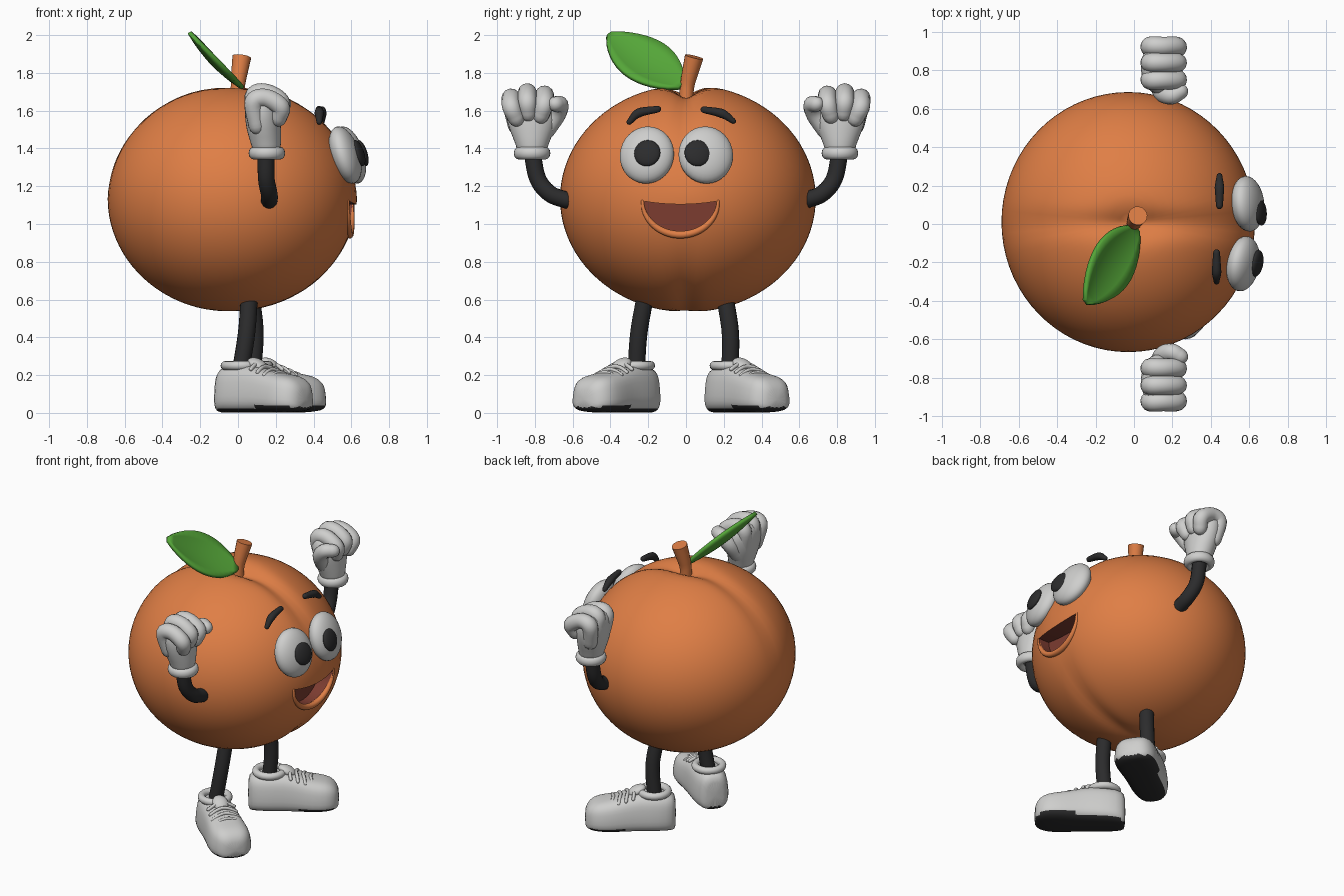
import bpy, bmesh, math
from mathutils import Vector, Matrix

if "Cube" in bpy.data.objects:
    bpy.data.objects.remove(bpy.data.objects["Cube"])

def material(name, rgb):
    m = bpy.data.materials.new(name)
    m.diffuse_color = (*rgb, 1)
    m.use_nodes = True
    m.node_tree.nodes["Principled BSDF"].inputs["Base Color"].default_value = m.diffuse_color
    return m

ORANGE = material("orange_skin", (0.74, 0.21, 0.06))
WHITE = material("off_white", (0.62, 0.62, 0.61))
BLACK = material("soft_black", (0.025, 0.025, 0.026))
RED = material("mouth_red", (0.2, 0.045, 0.03))
GREEN = material("leaf_green", (0.09, 0.38, 0.04))

def finish(name, bm, mats, angle=50, subdiv=0):
    bmesh.ops.recalc_face_normals(bm, faces=bm.faces)
    me = bpy.data.meshes.new(name)
    bm.to_mesh(me)
    bm.free()
    for m in mats:
        me.materials.append(m)
    me.shade_smooth()
    me.set_sharp_from_angle(angle=math.radians(angle))
    ob = bpy.data.objects.new(name, me)
    bpy.context.collection.objects.link(ob)
    if subdiv:
        mod = ob.modifiers.new("Subdivision", 'SUBSURF')
        mod.levels = mod.render_levels = subdiv
    return ob

def loft(rings):
    """Closed skin through equal-sized rings of points."""
    bm = bmesh.new()
    vs = [[bm.verts.new(p) for p in r] for r in rings]
    n = len(vs[0])
    for a, b in zip(vs, vs[1:]):
        for i in range(n):
            bm.faces.new((a[i], a[(i + 1) % n], b[(i + 1) % n], b[i]))
    bm.faces.new(vs[0])
    bm.faces.new(vs[-1][::-1])
    return bm

def tube(name, pts, radii, mat, rounded=True, sides=14, steps=6):
    """Smooth tube through points, with optional round ends."""
    P = [Vector(p) for p in pts]
    P = [2 * P[0] - P[1]] + P + [2 * P[-1] - P[-2]]
    path = []
    for i in range(1, len(P) - 2):
        a, b, c, d = P[i - 1:i + 3]
        for k in range(steps + (i == len(P) - 3)):
            t = k / steps
            p = 0.5 * (2 * b + (c - a) * t + (2 * a - 5 * b + 4 * c - d) * t * t
                       + (3 * b - a - 3 * c + d) * t ** 3)
            f = (i - 1) + t
            j = min(int(f), len(radii) - 2)
            path.append((p, radii[j] + (radii[j + 1] - radii[j]) * (f - j)))
    if rounded:
        def cap(p, q, r):
            d = (p - q).normalized()
            return [(p + d * r * math.sin(t), r * math.cos(t)) for t in (0.5, 0.95, 1.3, 1.5)]
        head = cap(path[0][0], path[1][0], path[0][1])
        path = head[::-1] + path + cap(path[-1][0], path[-2][0], path[-1][1])
    rings, u = [], None
    for i, (p, r) in enumerate(path):
        t = (path[min(i + 1, len(path) - 1)][0] - path[max(i - 1, 0)][0]).normalized()
        u = t.orthogonal() if u is None else u - t * u.dot(t)
        u.normalize()
        v = t.cross(u)
        rings.append([p + r * (u * math.cos(w) + v * math.sin(w))
                      for w in (2 * math.pi * k / sides for k in range(sides))])
    return finish(name, loft(rings), [mat])

def ellipsoid(name, loc, size, normal, mat):
    bm = bmesh.new()
    rot = Vector(normal).to_track_quat('Z', 'Y').to_matrix().to_4x4()
    bmesh.ops.create_uvsphere(bm, u_segments=32, v_segments=18, radius=1,
                              matrix=Matrix.Translation(loc) @ rot @ Matrix.Diagonal((*size, 1)))
    return finish(name, bm, [mat])

def ring(name, loc, major, minor, mat, squash=1.0, n=28):
    bm = bmesh.new()
    c = Vector(loc)
    vs = [[bm.verts.new(c + Vector(((major + minor * math.cos(b)) * math.cos(a),
                                    (major + minor * math.cos(b)) * math.sin(a),
                                    minor * squash * math.sin(b))))
           for b in (k * math.pi / 6 for k in range(12))]
          for a in (i * 2 * math.pi / n for i in range(n))]
    for i in range(n):
        for k in range(12):
            bm.faces.new((vs[i][k], vs[(i + 1) % n][k],
                          vs[(i + 1) % n][(k + 1) % 12], vs[i][(k + 1) % 12]))
    return finish(name, bm, [mat])

# Fruit body: squashed sphere with a stem dimple and a crease
C, R = Vector((-0.03, 0.01, 1.135)), Vector((0.66, 0.677, 0.602))

def skin_x(y, z):
    return C.x + R.x * math.sqrt(max(0, 1 - ((y - C.y) / R.y) ** 2 - ((z - C.z) / R.z) ** 2))

bm = bmesh.new()
bmesh.ops.create_uvsphere(bm, u_segments=72, v_segments=44, radius=1)
for v in bm.verts:
    d = v.co.copy()
    p = Vector((C.x + R.x * d.x, C.y + R.y * d.y, C.z + R.z * d.z))
    front = 0.5 + 0.5 * math.tanh(d.x * 5)
    upper = max(0, d.z)
    weight = 0.022 * upper + front * 0.012 * abs(d.z) + 0.008 * max(0, -d.z) * front
    groove = weight * math.exp(-(p.y / 0.06) ** 2)
    dimple = 0.04 * math.exp(-((p.x / 0.16) ** 2 + (p.y / 0.09) ** 2)) if d.z > 0 else 0
    v.co = p - d * (groove + dimple)
body = finish("fruit_body", bm, [ORANGE, RED])

# Mouth: crescent recess cut into the body
outline = [(-0.03 + 0.19 * math.cos(t), 1.12 - 0.165 * math.sin(t))
           for t in (math.pi * k / 24 for k in range(25))]
outline += [(-0.03 + 0.19 * s, 1.104 + 0.016 * s * s) for s in (-0.75, -0.5, -0.25, 0, 0.25, 0.5, 0.75)]
bm = loft([[(x, y, z) for y, z in outline] for x in (0.51, 0.85)])
for f in bm.faces:
    f.material_index = 1
cutter = finish("mouth_cutter", bm, [ORANGE, RED])
cutter.hide_render = True
cut = body.modifiers.new("Mouth", 'BOOLEAN')
cut.operation, cut.solver, cut.object = 'DIFFERENCE', 'EXACT', cutter
bpy.context.view_layer.objects.active = body
bpy.ops.object.modifier_apply(modifier=cut.name)
bpy.data.objects.remove(cutter)
body.data.set_sharp_from_angle(angle=math.radians(40))
lip = []
for k in range(13):
    t = math.pi * k / 12
    y, z = -0.03 + 0.2 * math.cos(t), 1.12 - 0.177 * math.sin(t)
    lip.append((skin_x(y, z) - 0.004, y, z))
tube("lower_lip", lip, [0.008 + 0.012 * math.sin(math.pi * k / 12) for k in range(13)], ORANGE, steps=3)

# Eyes, pupils and brows
for side, ex, ey, px, py, yaw in (("left", 0.592, 0.105, 0.658, 0.062, 0.1),
                                  ("right", 0.568, -0.207, 0.64, -0.205, -0.17)):
    n = (1, yaw, 0.32)
    ellipsoid(side + "_eye", (ex, ey, 1.365), (0.145, 0.157, 0.075), n, WHITE)
    ellipsoid(side + "_pupil", (px, py, 1.375), (0.07, 0.072, 0.026), n, BLACK)
tube("right_brow", [(0.43, -0.3, 1.54), (0.43, -0.25, 1.588), (0.43, -0.15, 1.608)],
     [0.015, 0.025, 0.018], BLACK)
tube("left_brow", [(0.445, 0.25, 1.545), (0.445, 0.19, 1.585), (0.445, 0.095, 1.605)],
     [0.015, 0.025, 0.018], BLACK)

# Stem and leaf
tube("stem", [(0.0, 0.0, 1.64), (0.0, 0.008, 1.74), (0.02, 0.043, 1.885)],
     [0.036, 0.038, 0.05], ORANGE, rounded=False, sides=18)
e1, e2 = Vector((-0.69, 0, 0.72)), Vector((0, -1, 0))
along, across = (e1 + e2).normalized(), (e1 - e2).normalized()
normal = Vector((0.72, 0, 0.69))
bm = bmesh.new()
rows = []
for i in range(15):
    s = i / 14
    half = 0.15 * math.sin(math.pi * (0.02 + 0.96 * s) ** 0.95) ** 0.75
    rows.append([bm.verts.new(Vector((0.015, -0.025, 1.73)) + along * 0.54 * s + across * half * w
                              + normal * (0.03 * w * w * math.sin(math.pi * s)
                                          - 0.025 * math.sin(math.pi * s)))
                 for w in (-1, -0.66, -0.33, 0, 0.33, 0.66, 1)])
for a, b in zip(rows, rows[1:]):
    for k in range(6):
        bm.faces.new((a[k], a[k + 1], b[k + 1], b[k]))
leaf = finish("leaf", bm, [GREEN])
thick = leaf.modifiers.new("Thickness", 'SOLIDIFY')
thick.thickness, thick.offset = 0.022, 0

# Arms and gloved fists
for side, s in (("left", 1), ("right", -1)):
    tube(side + "_arm", [(0.165, s * 0.63, 1.125), (0.165, s * 0.72, 1.16),
                         (0.15, s * 0.785, 1.24), (0.148, s * 0.815, 1.38)], [0.045] * 4, BLACK)
    ring(side + "_cuff", (0.153, s * 0.815, 1.375), 0.07, 0.027, WHITE, 1.25)
    palm = [(1.35, 0.153, 0.815, 0.07, 0.075), (1.42, 0.15, 0.815, 0.08, 0.085),
            (1.5, 0.135, 0.815, 0.095, 0.125), (1.6, 0.13, 0.815, 0.098, 0.15),
            (1.67, 0.12, 0.82, 0.085, 0.13), (1.71, 0.115, 0.82, 0.045, 0.08)]
    finish(side + "_palm", loft([[(x + rx * math.cos(a), s * (y + ry * math.sin(a)), z)
                                  for a in (k * math.pi / 8 for k in range(16))]
                                 for z, x, y, rx, ry in palm]), [WHITE], 80, 1)
    for i, (y, top) in enumerate(((0.925, 1.665), (0.84, 1.692), (0.75, 1.68))):
        base = 0.82 + (y - 0.82) * 0.75
        tube(f"{side}_finger_{i + 1}", [(0.1, s * base, 1.52), (0.085, s * y, top - 0.02),
                                        (0.15, s * y, top), (0.225, s * y, top - 0.045),
                                        (0.215, s * base, top - 0.105)],
             [0.045, 0.051, 0.05, 0.049, 0.044], WHITE)
    tube(side + "_thumb", [(0.13, s * 0.74, 1.5), (0.15, s * 0.685, 1.58),
                           (0.195, s * 0.668, 1.63), (0.24, s * 0.69, 1.635)],
         [0.05, 0.05, 0.046, 0.042], WHITE)

# Legs and shoes
shoe = [(-0.285, 0.06, 0.2), (-0.265, 0.1, 0.24), (-0.18, 0.125, 0.25), (-0.06, 0.125, 0.258),
        (0.03, 0.13, 0.235), (0.12, 0.142, 0.21), (0.2, 0.14, 0.2), (0.255, 0.112, 0.175),
        (0.285, 0.06, 0.125)]

def signed_pow(v, e):
    return math.copysign(abs(v) ** e, v)

for side, cx, cy, yaw, leg in (
        ("left", 0.2, 0.32, 35, [(0.07, 0.205, 0.62), (0.09, 0.235, 0.42), (0.075, 0.232, 0.2)]),
        ("right", 0.135, -0.365, -38, [(0.06, -0.215, 0.62), (0.045, -0.25, 0.42), (0.01, -0.265, 0.2)])):
    place = Matrix.Translation((cx, cy, 0)) @ Matrix.Rotation(math.radians(yaw), 4, 'Z')
    tube(side + "_leg", leg, [0.046] * 3, BLACK)
    rings = []
    for u, w, h in shoe:
        lift = 0.018 * max(0, (u - 0.15) / 0.135) ** 2
        sec = []
        for k in range(20):
            a = (k + 0.5) * math.pi / 10
            z = 0.5 + 0.5 * signed_pow(math.sin(a), 0.55)
            sec.append(place @ Vector((u, w * signed_pow(math.cos(a), 0.6) * (1 - 0.22 * z * z),
                                       lift + (h - lift) * z)))
        rings.append(sec)
    bm = loft(rings)
    bm.normal_update()
    for f in bm.faces:
        f.material_index = int(abs(f.normal.z) > 0.6 and f.calc_center_median().z < 0.04)
    finish(side + "_shoe", bm, [WHITE, BLACK], 80, 1)
    ring(side + "_collar", place @ Vector((-0.15, 0, 0.25)), 0.085, 0.024, WHITE)
    ellipsoid(side + "_tongue", place @ Vector((-0.04, 0, 0.255)), (0.05, 0.06, 0.03),
              place.to_3x3() @ Vector((0.5, 0, 1)), WHITE)
    for i, u in enumerate((-0.03, 0.015, 0.06, 0.105)):
        h = 0.262 - 0.36 * max(0, u + 0.03)
        tube(f"{side}_lace_{i + 1}", [place @ Vector((u + 0.012 * abs(t), 0.085 * t, h - 0.03 * t * t))
                                      for t in (-1, -0.5, 0, 0.5, 1)], [0.011] * 5, WHITE, sides=8, steps=3)
